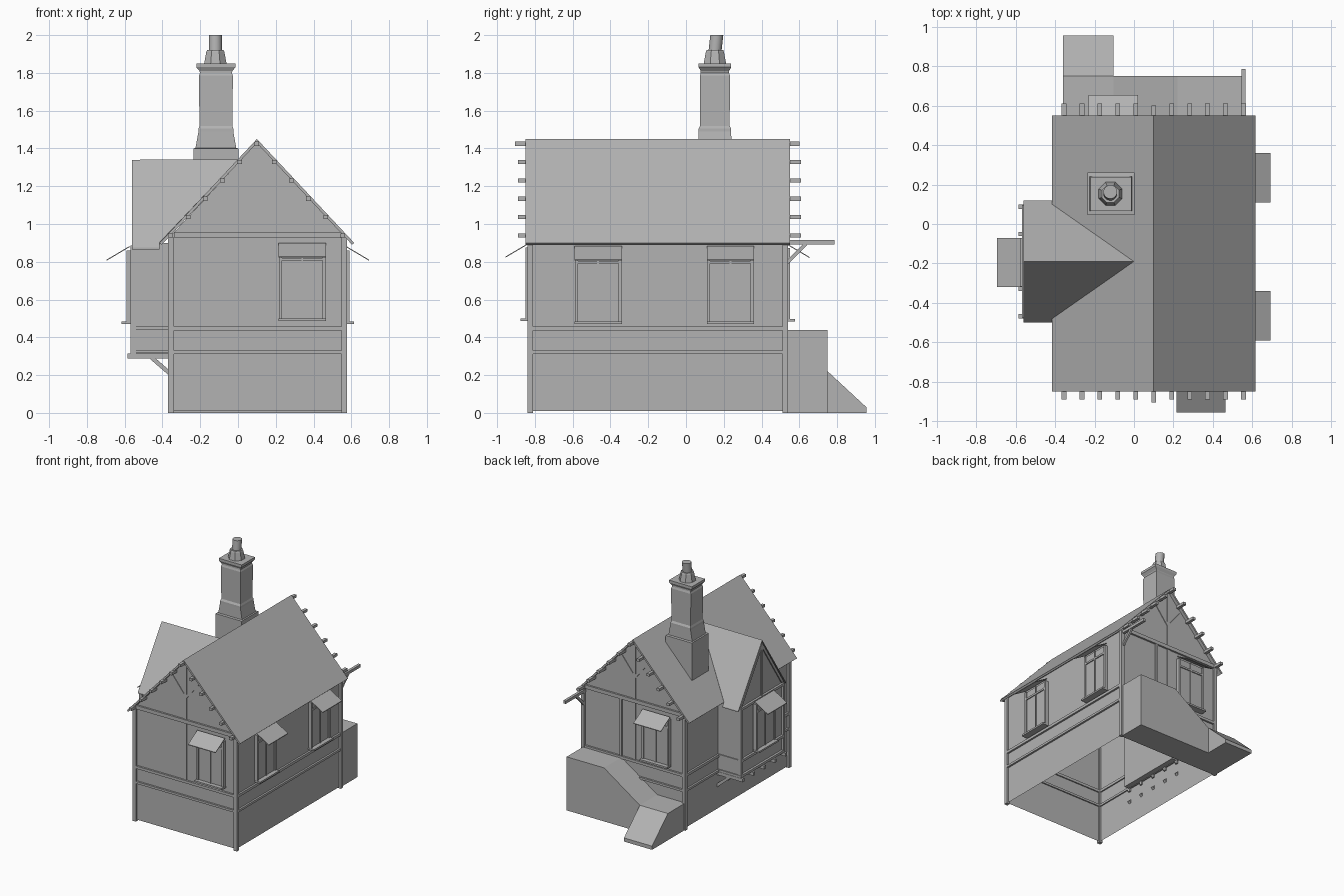
import bpy, bmesh
from math import pi, cos, sin, radians
from mathutils import Matrix, Vector

if "Cube" in bpy.data.objects:
    bpy.data.objects.remove(bpy.data.objects["Cube"])

GREY = bpy.data.materials.new("dark_grey")
GREY.diffuse_color = (.45, .45, .45, 1)
GREY.use_nodes = True
GREY.node_tree.nodes["Principled BSDF"].inputs["Base Color"].default_value = GREY.diffuse_color


def prism(pts, axis, a, b, skip=()):
    """Extrude a 2D outline along x, y or z; skip drops side faces by index."""
    def put(p, t):
        u, v = p
        return {'x': (t, u, v), 'y': (u, t, v), 'z': (u, v, t)}[axis]
    n = len(pts)
    verts = [put(p, a) for p in pts] + [put(p, b) for p in pts]
    faces = [tuple(range(n)), tuple(range(2 * n - 1, n - 1, -1))]
    faces += [(i, (i + 1) % n, (i + 1) % n + n, i + n) for i in range(n) if i not in skip]
    return verts, faces


def box(x0, x1, y0, y1, z0, z1):
    return prism([(x0, y0), (x1, y0), (x1, y1), (x0, y1)], 'z', z0, z1)


def strut(p, q, w, axis, a, b):
    """Diagonal timber of width w between two points of a plane."""
    p, q = Vector(p), Vector(q)
    d = (q - p).normalized() * w / 2
    n = Vector((-d.y, d.x))
    return prism([p + n, q + n, q - n, p - n], axis, a, b)


def loft(rings):
    """Closed skin through rings of equal point count."""
    n = len(rings[0])
    verts = [v for r in rings for v in r]
    faces = [tuple(range(n)), tuple(range(len(verts) - n, len(verts)))]
    for k in range(len(rings) - 1):
        for i in range(n):
            j = (i + 1) % n
            faces.append((k * n + i, k * n + j, k * n + n + j, k * n + n + i))
    return verts, faces


def make(name, parts, matrix=Matrix()):
    bm = bmesh.new()
    for verts, faces in parts:
        vs = [bm.verts.new(matrix @ Vector(v)) for v in verts]
        for f in faces:
            bm.faces.new([vs[i] for i in f])
    bmesh.ops.recalc_face_normals(bm, faces=bm.faces)
    me = bpy.data.meshes.new(name)
    bm.to_mesh(me)
    bm.free()
    me.materials.append(GREY)
    ob = bpy.data.objects.new(name, me)
    bpy.context.collection.objects.link(ob)
    return ob


CX = 0.10                                   # ridge line
X0, X1, Y0, Y1 = -0.37, 0.578, -0.84, 0.54  # timber frame outline
SL = 0.55 / 0.515                           # main roof slope
IN = .017                                   # wall panels sit behind the timbers


def roof_z(x):
    return 1.45 - abs(x - CX) * SL


# House walls: open below and under the roof
make("house_walls", [prism([(X0 + IN, .01), (X1 - IN, .01), (X1 - IN, .94),
                            (CX, 1.43), (X0 + IN, .94)], 'y', Y0 + IN, Y1 - IN, skip=(0, 2, 3))])

# Main roof
make("main_roof", [prism([(CX, 1.45), (.615, .90), (.604, .89), (CX, 1.428),
                          (-.404, .89), (-.415, .90)], 'y', -.85, .55)])

# Corner posts and horizontal rails
W = .03
make("corner_posts", [box(x, x + W, y, y + W, 0, .93)
                      for x in (X0, X1 - W) for y in (Y0, Y1 - W)])
rails = []
for z0, z1 in ((.312, .33), (.435, .457), (.925, .955)):
    for y in (Y0 + .002, Y1 - .027):
        rails.append(box(X0 + W, X1 - W, y, y + .025, z0, z1))
    for x in (X0 + .002, X1 - .027):
        rails.append(box(x, x + .025, Y0 + W, Y1 - W, z0, min(z1, .94)))
make("wall_rails", rails)

# Gable timbers on both ends, plus the door post at the back
gable = []
for a, b in ((Y0 + .011, Y0 + .03), (Y1 - .03, Y1 - .011)):
    gable.append(box(CX - .011, CX + .011, a, b, .457, 1.42))
    for s in (-1, 1):
        gable.append(strut((CX, 1.13), (CX + s * .12, 1.28), .02, 'y', a + .001, b - .001))
gable.append(box(.21, .23, Y1 - .03, Y1 - .005, .44, .93))
make("gable_timbers", gable)

# Purlin ends poking out of both gables
purlins = []
for i in range(-5, 6):
    x = CX + i * .091
    z = roof_z(x) - .025
    f, b = (-.905, .60) if i == 0 else (-.89, .61)
    for a, c in ((f, Y0 + .03), (Y1 - .03, b)):
        purlins.append(box(x - .012, x + .012, a, c, z - .011, z + .011))
make("purlin_ends", purlins)


# Windows with frame, mullion, sill and sloping awning
def window(name, pos, angle):
    h, zb, zt = .115, .49, .87
    parts = [box(-h, h, -.002, .02, zb, zt), box(-.005, .005, -.009, 0, zb, zt),
             box(-.125, .125, -.037, .02, .481, .495),
             box(-h, h, -.010, 0, .80, .815)]
    for s in (-1, 1):
        parts.append(box(s * h - .008, s * h + .008, -.011, .02, zb, zt))
    parts.append(prism([(.005, .893), (-.115, .822), (-.115, .816), (.005, .887)],
                       'x', -.125, .125))
    make(name, parts, Matrix.Translation(pos) @ Matrix.Rotation(angle, 4, 'Z'))


window("front_window", (.34, Y0, .006), 0)
window("right_window_front", (X1, -.465, -.010), pi / 2)
window("right_window_back", (X1, .235, -.010), pi / 2)
window("back_window", (-.105, Y1, .003), pi)
window("bay_window", (-.58, -.195, -.010), -pi / 2)

# Side bay: walls and floor, open towards the house
BY = -.19
make("bay_walls", [prism([(BY - .28, .315), (BY + .28, .315), (BY + .28, .90),
                          (BY, 1.32), (BY - .28, .90)], 'x', -.55, -.30, skip=(2, 3))])

# Bay roof, cut along the valleys with the main roof
halves = []
for s in (-1, 1):
    top = [(-.56, BY + s * .31, .875), (-.56, BY, 1.34), (0, BY, 1.342),
           (-.415, BY + s * .29, .903), (-.415, BY + s * .31, .875)]
    low = [(x, y, z - .01) for x, y, z in top]
    halves.append(loft([low, top]))
make("bay_roof", halves)

# Bay frame: posts, rails and gable timbers
bay = []
for s in (-1, 1):
    y = BY + s * .275
    bay.append(box(-.568, -.54, y - .012, y + .012, .315, .88))
    bay.append(strut((BY + s * .27, .89), (BY, 1.30), .022, 'x', -.559, -.545))
    for z in (.325, .45):
        bay.append(box(-.565, -.36, y - .013, y + .013, z - .009, z + .009))
for z in (.325, .45, .875):
    bay.append(box(-.568, -.545, BY - .28, BY + .28, z - .01, z + .01))
bay.append(box(-.559, -.545, BY - .011, BY + .011, .875, 1.30))
make("bay_frame", bay)

# Joists under the bay with diagonal braces
joists = []
for i in range(-2, 3):
    y = BY + i * .139
    joists.append(box(-.585, -.34, y - .011, y + .011, .288, .315))
    joists.append(strut((-.46, .295), (-.345, .195), .022, 'y', y - .011, y + .011))
make("bay_joists", joists)

# Back landing, side slope and ramp
make("back_landing", [
    prism([(.56, 0), (.56, .44), (.22, .44), (-.105, .22), (-.36, .22), (-.36, 0)],
          'y', Y1 - .02, .75),
    prism([(.75, 0), (.75, .22), (.955, .03), (.955, 0)], 'x', -.36, -.105)])

# Bracket beam by the back door
make("bracket_beam", [box(.544, .566, .50, .785, .892, .915),
                      strut((.53, .79), (.635, .895), .02, 'x', .547, .563)])


# Chimney stack
def rect(z, hx, hy, cx=-.117, cy=.153):
    return [(cx - hx, cy - hy, z), (cx + hx, cy - hy, z),
            (cx + hx, cy + hy, z), (cx - hx, cy + hy, z)]


make("chimney_stack", [loft([rect(*r) for r in (
    (.98, .119, .108), (1.40, .119, .108), (1.402, .108, .088), (1.49, .092, .086),
    (1.505, .092, .086), (1.52, .087, .078), (1.785, .090, .080), (1.80, .084, .075),
    (1.81, .087, .075), (1.83, .104, .086), (1.85, .104, .086))])])


# Chimney pot, octagonal foot and round flue leaning a little backward
def ring(z, r, cy, n):
    return [(-.12 + r * cos((k + .5) * 2 * pi / n), cy + r * sin((k + .5) * 2 * pi / n), z)
            for k in range(n)]


make("chimney_foot", [loft([ring(*r, .153, 8) for r in (
    (1.85, .064), (1.91, .052), (1.922, .047))])])
flue = make("chimney_flue", [loft([ring(1.90, .035, .152, 16), ring(2.0, .035, .163, 16)])])
bpy.context.view_layer.objects.active = flue
flue.select_set(True)
bpy.ops.object.shade_smooth_by_angle(angle=radians(40))
